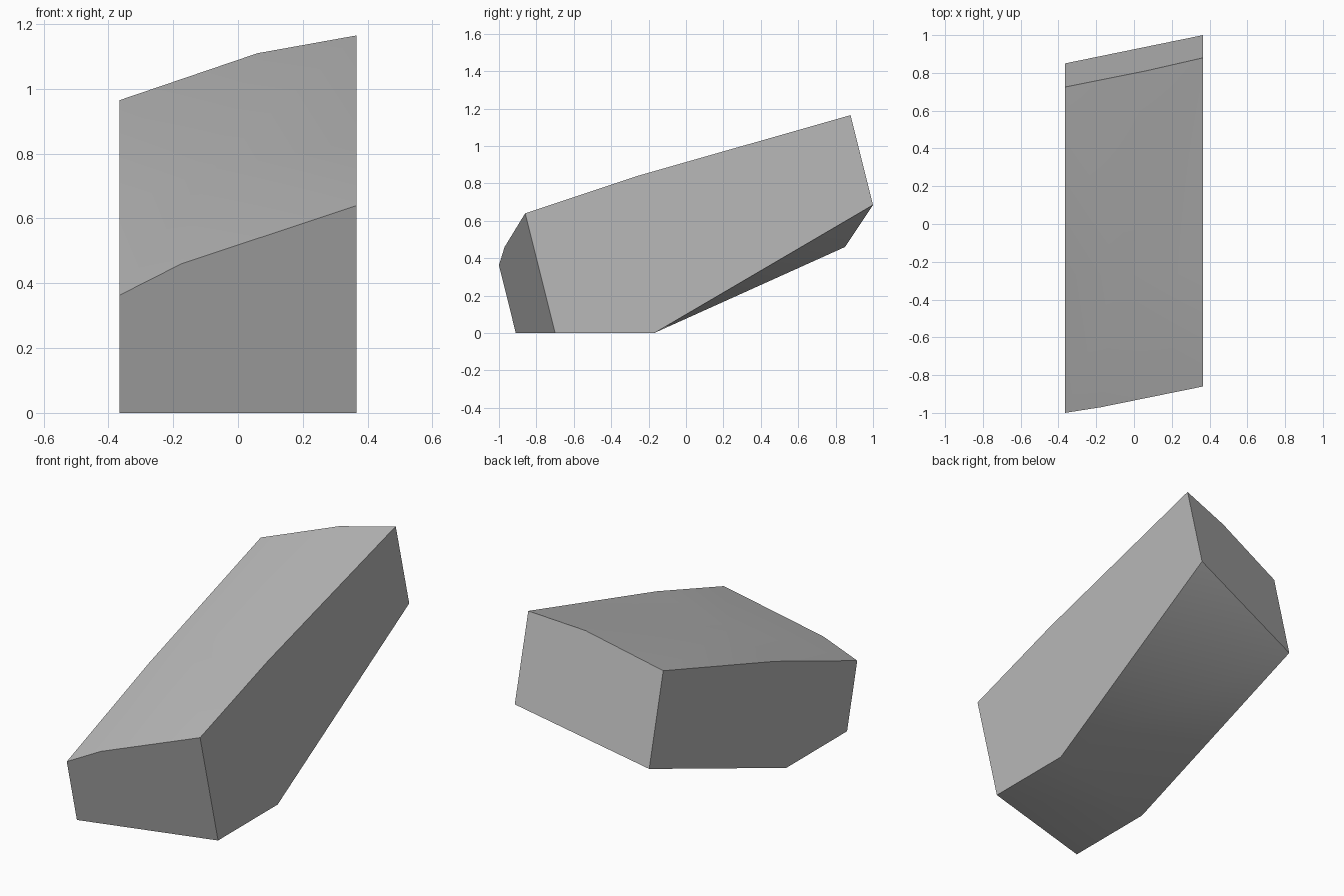
import bpy
import bmesh
import math
from mathutils import Vector

cube = bpy.data.objects.get("Cube")
if cube:
    bpy.data.objects.remove(cube, do_unlink=True)

HALF_WIDTH = 0.366

# Stone material
stone = bpy.data.materials.new("stone grey")
stone.use_nodes = True
colour = (0.48, 0.48, 0.48, 1)
stone.diffuse_color = colour
stone.node_tree.nodes["Principled BSDF"].inputs["Base Color"].default_value = colour

# Side profiles (y, z): base front, base back, back low, back top, ridge bend, front top
LEFT_PROFILE = [(-0.70, 0), (-0.17, 0), (1.0, 0.685), (0.88, 1.165), (-0.26, 0.84), (-0.86, 0.64)]
RIGHT_PROFILE = [(-0.91, 0), (-0.37, 0), (0.85, 0.46), (0.725, 0.965), (-0.27, 0.638), (-1.0, 0.363)]

bm = bmesh.new()


def side(x, profile):
    """Flat side wall of the block; returns its corners."""
    verts = [bm.verts.new((x, y, z)) for y, z in profile]
    bm.faces.new(verts)
    return verts


left = side(HALF_WIDTH, LEFT_PROFILE)
right = side(-HALF_WIDTH, RIGHT_PROFILE)

# Bends in the front and back rims, and the crown of the top
front_bend = bm.verts.new((-0.175, -0.97, 0.46))
back_bend = bm.verts.new((0.06, 0.81, 1.11))
crown = bm.verts.new((-0.09, -0.27, 0.75))

# Front and back walls
bm.faces.new([right[0], left[0], left[5], front_bend, right[5]])
bm.faces.new([left[2], right[2], right[3], back_bend, left[3]])

# Flat base and the folded slope behind it
bm.faces.new([left[0], right[0], right[1], left[1]])
bm.faces.new([left[1], right[2], left[2]])
bm.faces.new([left[1], right[1], right[2]])

# Gently domed top, fanned around the crown
rim = [left[5], left[4], left[3], back_bend, right[3], right[4], right[5], front_bend]
for a, b in zip(rim, rim[1:] + rim[:1]):
    bm.faces.new([a, b, crown])

bmesh.ops.recalc_face_normals(bm, faces=bm.faces[:])
mesh = bpy.data.meshes.new("stone_block")
bm.to_mesh(mesh)
bm.free()
mesh.materials.append(stone)

block = bpy.data.objects.new("stone_block", mesh)
bpy.context.collection.objects.link(block)

# Soft top and underside, crisp outer edges
bpy.ops.object.select_all(action="DESELECT")
block.select_set(True)
bpy.context.view_layer.objects.active = block
bpy.ops.object.shade_smooth_by_angle(angle=math.radians(30))
